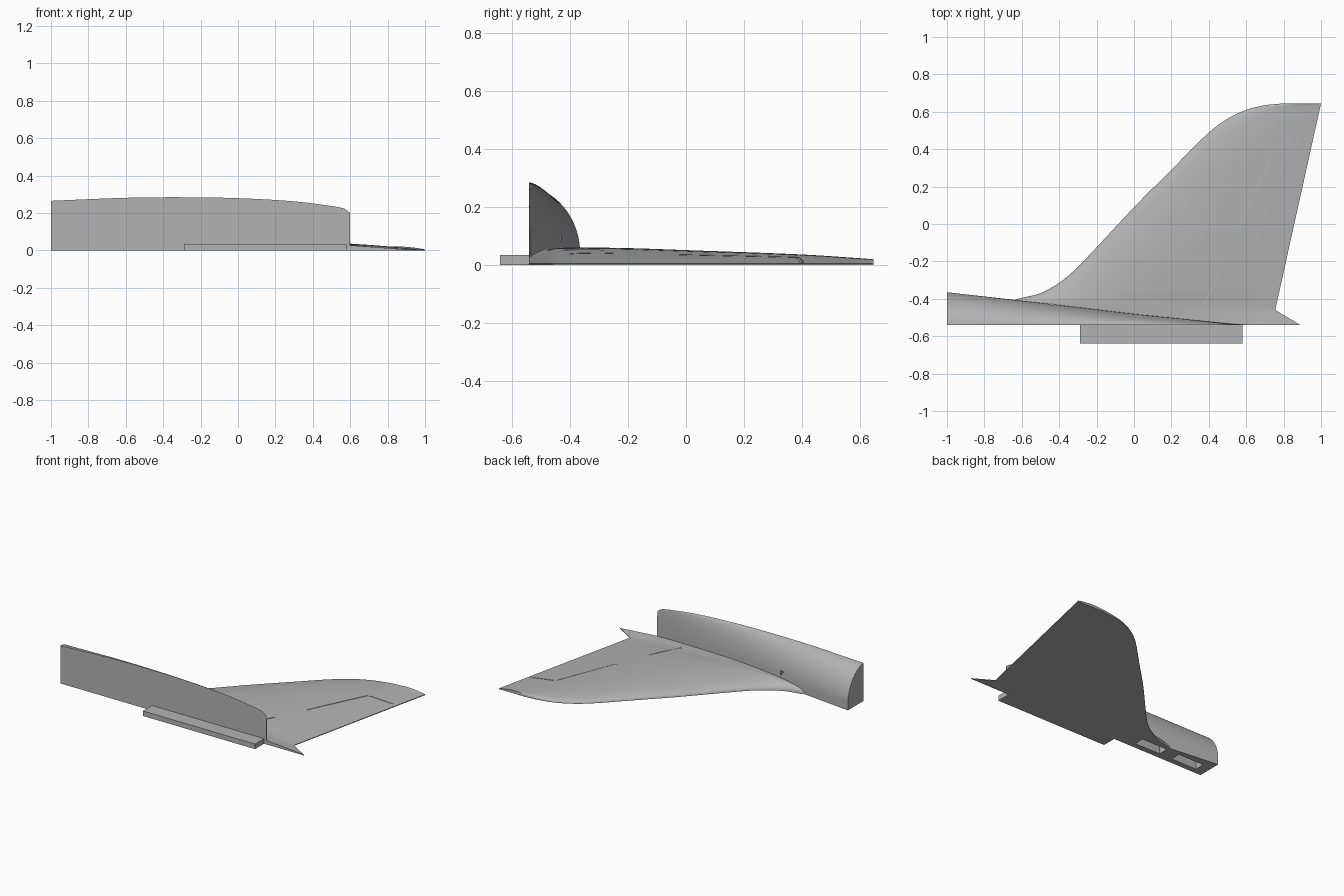
import bpy, bmesh, math
from mathutils import Vector

cube = bpy.data.objects.get("Cube")
if cube:
    bpy.data.objects.remove(cube, do_unlink=True)

grey = bpy.data.materials.new("plain grey")
grey.use_nodes = True
grey.diffuse_color = (0.45, 0.45, 0.45, 1)
grey.node_tree.nodes["Principled BSDF"].inputs["Base Color"].default_value = (0.45, 0.45, 0.45, 1)

SIDE = -0.54     # flat mirror plane of the half model
EDGE = 0.005     # thickness of the wing edges


def loft(name, rings):
    """Skin a list of closed rings and cap both ends."""
    bm = bmesh.new()
    loops = [[bm.verts.new(p) for p in ring] for ring in rings]
    n = len(rings[0])
    for a, b in zip(loops, loops[1:]):
        for i in range(n):
            j = (i + 1) % n
            bm.faces.new((a[i], a[j], b[j], b[i]))
    bm.faces.new(loops[0])
    bm.faces.new(loops[-1])
    bmesh.ops.recalc_face_normals(bm, faces=bm.faces)
    mesh = bpy.data.meshes.new(name)
    bm.to_mesh(mesh)
    bm.free()
    mesh.materials.append(grey)
    obj = bpy.data.objects.new(name, mesh)
    bpy.context.collection.objects.link(obj)
    return obj


def box(name, x0, x1, y0, y1, z0, z1):
    return loft(name, [[(x, y0, z0), (x, y1, z0), (x, y1, z1), (x, y0, z1)] for x in (x0, x1)])


def curve_at(points, t):
    """Smooth interpolation through rows of (t, values...)."""
    for i in range(len(points) - 1):
        if t <= points[i + 1][0] or i == len(points) - 2:
            break
    p1, p2 = points[i], points[i + 1]
    p0, p3 = points[max(i - 1, 0)], points[min(i + 2, len(points) - 1)]
    h = p2[0] - p1[0]
    s = (t - p1[0]) / h
    out = []
    for k in range(1, len(p1)):
        m1 = (p2[k] - p0[k]) / (p2[0] - p0[0]) * h
        m2 = (p3[k] - p1[k]) / (p3[0] - p1[0]) * h
        out.append((2*s**3 - 3*s*s + 1) * p1[k] + (s**3 - 2*s*s + s) * m1
                   + (3*s*s - 2*s**3) * p2[k] + (s**3 - s*s) * m2)
    return out


# Fuselage half: station x, width, height
body = [(-1, .175, .265), (-.6, .13, .281), (-.3, .095, .284), (0, .06, .279),
        (.3, .03, .262), (.5, .01, .237), (.57, .005, .222), (.6, .003, .2)]
rings = []
for i in range(41):
    x = -1 + 1.6 * math.sin(i / 40 * math.pi / 2)
    w, h = curve_at(body, x)
    base = 0.05
    ring = [(x, SIDE, 0), (x, SIDE + w, 0)]
    for k in range(17):
        a = k / 16 * math.pi / 2
        ring.append((x, SIDE + w * math.cos(a) ** 1.08, base + (h - base) * math.sin(a) ** 1.08))
    rings.append(ring)
fuselage = loft("fuselage_half", rings)

# Wing: leading edge as (y, x) and top height as (y, z)
lead = [(-.54, -.65), (-.46, -.65), (-.41, -.65), (-.37, -.5), (-.28, -.355), (-.13, -.205),
        (.09, 0), (.29, .2), (.48, .39), (.56, .495), (.61, .6), (.635, .7), (.645, .8)]
thick = [(-.54, .055), (-.4, .06), (-.2, .058), (0, .051), (.4, .036), (.645, .02)]


def section(y):
    trail = .755 + (y + .46) * .2217 if y > -.46 else .755 - (y + .46) * 1.69
    return curve_at(lead, y)[0], trail, curve_at(thick, y)[0]


def top_z(y, u):
    t = section(y)[2]
    return EDGE + (t - EDGE) * 2.598 * (1 - u) * math.sqrt(u)


stations = []
for (a, *_), (b, *_) in zip(lead, lead[1:]):
    stations += [a + (b - a) * k / 4 for k in range(4)]
stations.append(lead[-1][0])
rings = []
for y in stations:
    x0, x1, _ = section(y)
    us = [(k / 24) ** 1.6 for k in range(25)]
    ring = [(x0, y, 0)] + [(x0 + (x1 - x0) * u, y, top_z(y, u)) for u in us] + [(x1, y, 0)]
    rings.append(ring)
wing = loft("wing", rings)

# Joining tab along the flat side
box("joining_tab", -.29, .58, -.64, SIDE, 0, .035)


def cut(target, cutter):
    mod = target.modifiers.new("cut", "BOOLEAN")
    mod.operation = "DIFFERENCE"
    mod.solver = "EXACT"
    mod.object = cutter
    bpy.context.view_layer.objects.active = target
    bpy.ops.object.modifier_apply(modifier=mod.name)


def slot(start, end, width=0.012):
    """Narrow cutter whose floor lies just under the wing skin."""
    a, b = Vector(start), Vector(end)
    side = (b - a).normalized().orthogonal() * width / 2
    ends = []
    for p in (a, b):
        x0, x1, _ = section(p.y)
        z = top_z(p.y, (p.x - x0) / (x1 - x0)) - .002
        l, r = p - side, p + side
        ends.append([(l.x, l.y, z), (r.x, r.y, z), (r.x, r.y, .1), (l.x, l.y, .1)])
    return loft("slot_cutter", ends)


# Wire grooves in the wing skin
cutters = [slot((.56, -.03), (.74, .38)), slot((.75, .384), (.92, .4)), slot((.36, -.46), (.46, -.25))]
for c in cutters:
    cut(wing, c)

# Two bays open at the fuselage bottom
for x in (-.93, -.63):
    bay = box("bay_cutter", x, x + .2, -.5, -.43, -.05, .1)
    cut(fuselage, bay)
    cut(wing, bay)
    cutters.append(bay)
for c in cutters:
    bpy.data.objects.remove(c, do_unlink=True)

# Smooth skins with crisp edges
for obj in (fuselage, wing):
    bpy.ops.object.select_all(action="DESELECT")
    obj.select_set(True)
    bpy.context.view_layer.objects.active = obj
    bpy.ops.object.shade_smooth_by_angle(angle=math.radians(35))
